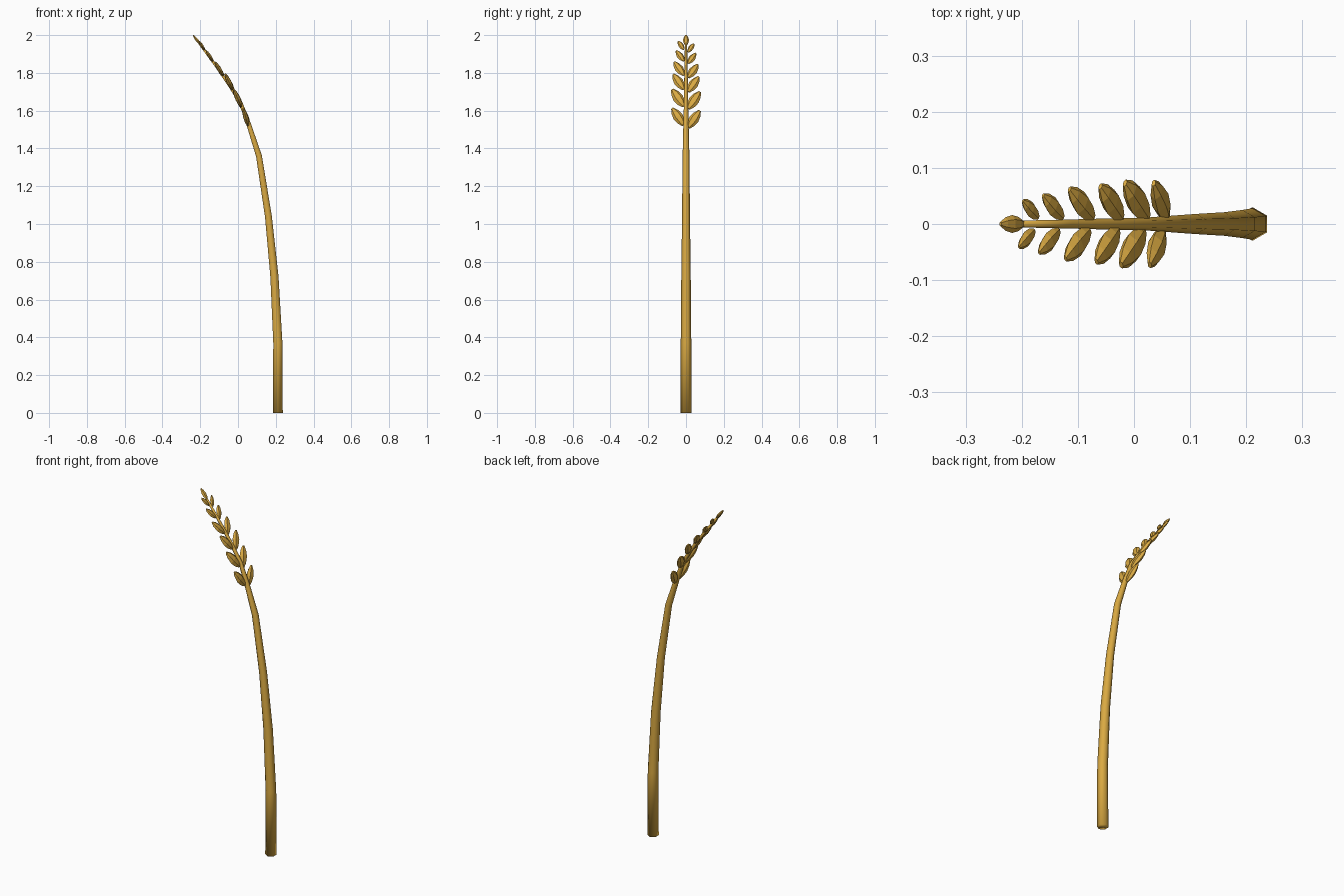
import bpy, bmesh, math
from mathutils import Vector

if "Cube" in bpy.data.objects:
    bpy.data.objects.remove(bpy.data.objects["Cube"])

gold = bpy.data.materials.new("straw gold")
gold.diffuse_color = (0.70, 0.40, 0.055, 1)
gold.use_nodes = True
gold.node_tree.nodes["Principled BSDF"].inputs["Base Color"].default_value = gold.diffuse_color


def loft(name, rings, smooth):
    """Skin a list of equal-sized point rings and cap both ends."""
    bm = bmesh.new()
    loops = [[bm.verts.new(p) for p in ring] for ring in rings]
    n = len(loops[0])
    for a, b in zip(loops, loops[1:]):
        for i in range(n):
            j = (i + 1) % n
            bm.faces.new((a[i], a[j], b[j], b[i]))
    bm.faces.new(loops[0])
    bm.faces.new(loops[-1])
    bmesh.ops.recalc_face_normals(bm, faces=bm.faces)
    for f in bm.faces:
        f.smooth = smooth
    me = bpy.data.meshes.new(name)
    bm.to_mesh(me)
    bm.free()
    me.materials.append(gold)
    ob = bpy.data.objects.new(name, me)
    bpy.context.collection.objects.link(ob)
    return ob


def ring(center, u, v, ru, rv, sides=6):
    return [center + u * (ru * math.cos(2 * math.pi * i / sides))
            + v * (rv * math.sin(2 * math.pi * i / sides)) for i in range(sides)]


Y = Vector((0, 1, 0))

# stem: hexagonal tube along a bent path (x, z, radius)
path = [(0.211, 0, 0.03), (0.211, 0.37, 0.028), (0.193, 0.72, 0.025),
        (0.161, 1.04, 0.021), (0.111, 1.36, 0.018), (0.056, 1.53, 0.014),
        (0.015, 1.64, 0.011), (-0.045, 1.735, 0.010), (-0.115, 1.835, 0.008),
        (-0.205, 1.955, 0.006)]
rings = []
for i, (x, z, r) in enumerate(path):
    a, b = path[max(i - 1, 0)], path[min(i + 1, len(path) - 1)]
    t = Vector((b[0] - a[0], 0, b[1] - a[1])).normalized()
    if i == 0:
        t = Vector((0, 0, 1))
    rings.append(ring(Vector((x, 0, z)), Y, t.cross(Y), r, r))
loft("stem", rings, True)


# grains: flattened six-sided seeds between a base and a tip
def grain(name, base, tip, width, thick, slope):
    base, tip = Vector(base), Vector(tip)
    axis = (tip - base).normalized()
    flat = slope.cross(Y).normalized()          # thin direction
    side = axis.cross(flat).normalized()
    thin = side.cross(axis)
    shape = [(0, 0.35), (0.22, 0.8), (0.5, 1), (0.78, 0.75), (1, 0.25)]
    loft(name, [ring(base.lerp(tip, t), side, thin, width / 2 * k, thick / 2 * k)
                for t, k in shape], False)


# base x, base z, tip x, tip y, tip z, width
pairs = [(0.059, 1.51, 0.035, 0.073, 1.60, 0.054),
         (0.024, 1.61, -0.016, 0.073, 1.70, 0.057),
         (-0.022, 1.70, -0.060, 0.067, 1.78, 0.051),
         (-0.073, 1.775, -0.115, 0.062, 1.845, 0.046),
         (-0.127, 1.85, -0.162, 0.051, 1.905, 0.036),
         (-0.171, 1.91, -0.198, 0.041, 1.955, 0.029)]
for n, (bx, bz, tx, ty, tz, w) in enumerate(pairs):
    slope = Vector((tx - bx, 0, tz - bz))
    for s, word in ((1, "back"), (-1, "front")):
        off = 0 if s > 0 else 1                 # front row sits slightly higher
        dx, dz = -0.007 * off, 0.013 * off
        grain(f"grain_{word}_{n + 1}", (bx + dx, s * 0.012, bz + dz),
              (tx + dx, s * ty, tz + dz), w, w * 0.55, slope)

# end grain
grain("grain_tip", (-0.197, 0, 1.947), (-0.238, 0, 2.0), 0.032, 0.018,
      Vector((-0.6, 0, 0.8)))
